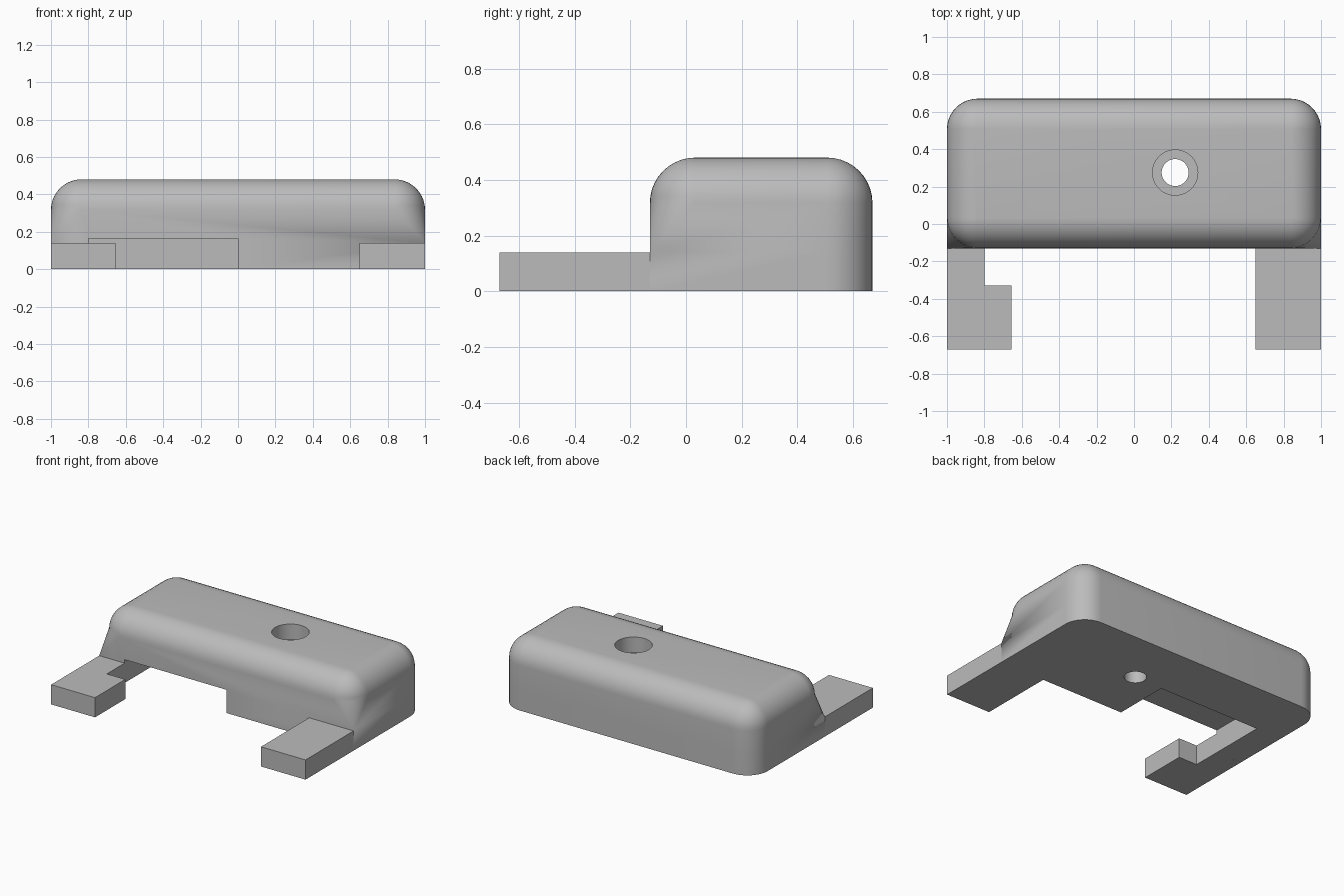
import bpy, bmesh, math

if "Cube" in bpy.data.objects:
    bpy.data.objects.remove(bpy.data.objects["Cube"])

FRONT, BACK, HALF, TOP = -0.13, 0.67, 1.0, 0.48
R = 0.163            # edge rounding
LEG_TOP = 0.14
STEPS = 10           # segments per rounded quarter

grey = bpy.data.materials.new("plain grey")
grey.use_nodes = True
colour = (0.5, 0.5, 0.5, 1)
grey.diffuse_color = colour
grey.node_tree.nodes["Principled BSDF"].inputs["Base Color"].default_value = colour


def finish(bm, name):
    bmesh.ops.remove_doubles(bm, verts=bm.verts, dist=0.0001)
    bmesh.ops.recalc_face_normals(bm, faces=bm.faces)
    mesh = bpy.data.meshes.new(name)
    bm.to_mesh(mesh)
    bm.free()
    obj = bpy.data.objects.new(name, mesh)
    bpy.context.collection.objects.link(obj)
    mesh.materials.append(grey)
    return obj


def prism(name, outline, z0, z1):
    bm = bmesh.new()
    base = bm.faces.new([bm.verts.new((x, y, z0)) for x, y in outline])
    up = bmesh.ops.extrude_face_region(bm, geom=[base])["geom"]
    for v in up:
        if isinstance(v, bmesh.types.BMVert):
            v.co.z = z1
    return finish(bm, name)


def rect(x0, x1, y0, y1):
    return [(x0, y0), (x1, y0), (x1, y1), (x0, y1)]


def circle(x, y, r, n=64):
    return [(x + r * math.cos(math.tau * i / n), y + r * math.sin(math.tau * i / n))
            for i in range(n)]


def ring(bm, z, inset, front_r, back_r):
    """Rounded rectangle with separate front and back corner radii."""
    verts = []
    corners = [(1, BACK, back_r, 0), (-1, BACK, back_r, 1),
               (-1, FRONT, front_r, 2), (1, FRONT, front_r, 3)]
    for sx, edge, r, quarter in corners:
        sy = 1 if edge == BACK else -1
        cx, cy = sx * (HALF - inset - r), edge - sy * (inset + r)
        for i in range(STEPS + 1):
            a = (quarter + i / STEPS) * math.pi / 2
            verts.append(bm.verts.new((cx + r * math.cos(a), cy + r * math.sin(a), z)))
    return verts


# Housing: lofted rings, front corners widening from sharp to rounded
bm = bmesh.new()
rings = [ring(bm, z, 0, 0.00005, R) for z in (0, LEG_TOP)]
for i in range(STEPS + 1):
    a = i / STEPS * math.pi / 2
    r = max(R * math.cos(a), 0.00005)
    rings.append(ring(bm, TOP - R + R * math.sin(a), R * (1 - math.cos(a)), r, r))
for low, high in zip(rings, rings[1:]):
    for i in range(len(low)):
        j = (i + 1) % len(low)
        bm.faces.new((low[i], low[j], high[j], high[i]))
bm.faces.new(rings[0][::-1])
bm.faces.new(rings[-1])
housing = finish(bm, "housing")

# Cut the underside recess, the screw hole and its counterbore
HX, HY = 0.22, 0.275
cutters = [prism("recess_cutter", rect(-0.8, 0, FRONT - 0.1, 0.27), -0.1, 0.165),
           prism("hole_cutter", circle(HX, HY, 0.072), -0.1, TOP + 0.1),
           prism("counterbore_cutter", circle(HX, HY, 0.121), TOP - 0.11, TOP + 0.1)]
for cutter in cutters:
    mod = housing.modifiers.new(cutter.name, 'BOOLEAN')
    mod.operation = 'DIFFERENCE'
    mod.solver = 'EXACT'
    mod.object = cutter
    bpy.context.view_layer.objects.active = housing
    bpy.ops.object.modifier_apply(modifier=mod.name)
    bpy.data.objects.remove(cutter)

bpy.ops.object.select_all(action='DESELECT')
housing.select_set(True)
bpy.ops.object.shade_smooth_by_angle(angle=math.radians(30))

# Legs: plain on the left, hooked on the right
prism("left_leg", rect(0.65, HALF, -BACK, FRONT), 0, LEG_TOP)
prism("right_leg", [(-HALF, -BACK), (-0.655, -BACK), (-0.655, -0.33),
                    (-0.8, -0.33), (-0.8, FRONT), (-HALF, FRONT)], 0, LEG_TOP)
